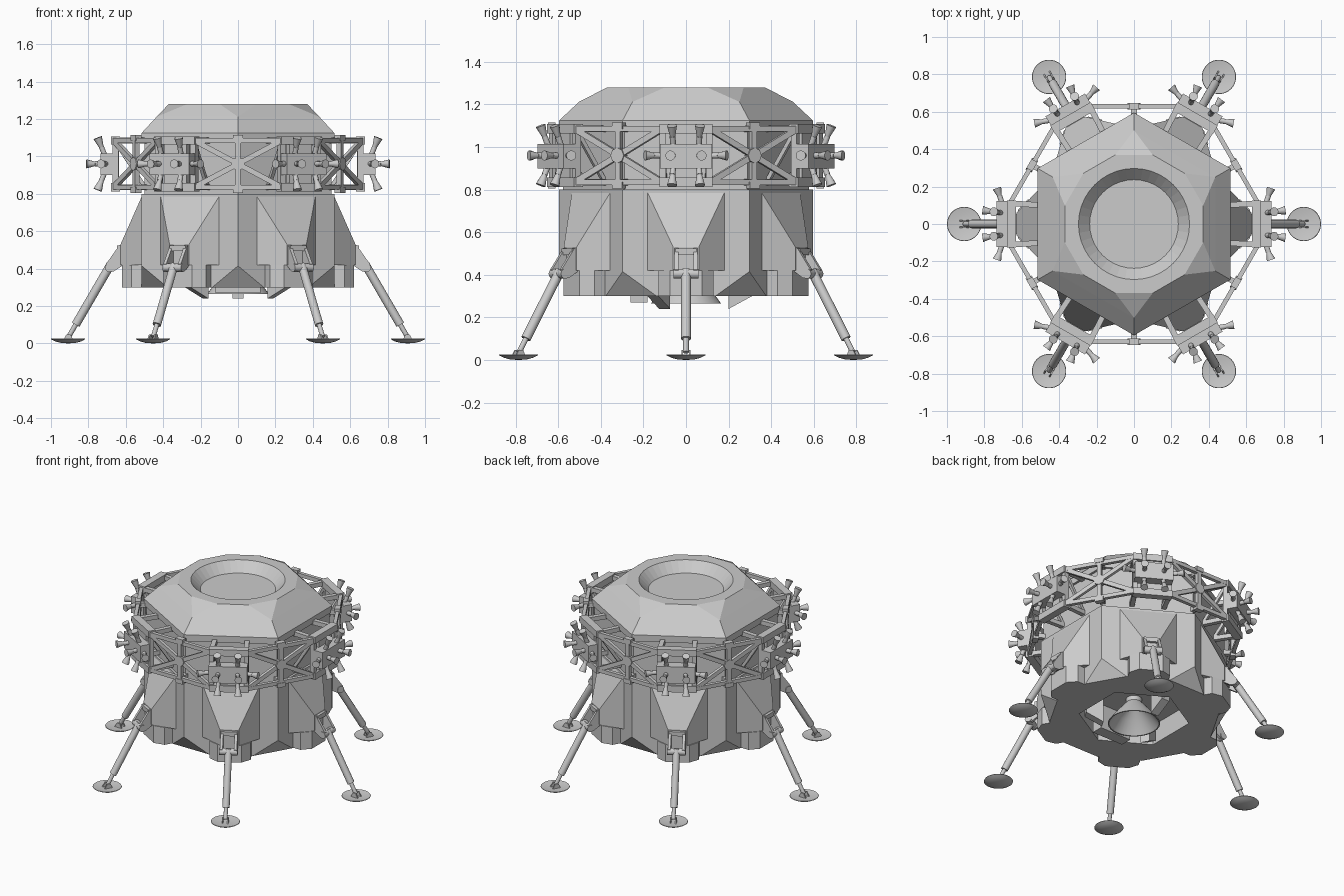
import bpy, bmesh
from math import pi, cos, sin, tan, radians
from mathutils import Vector, Matrix

if "Cube" in bpy.data.objects:
    bpy.data.objects.remove(bpy.data.objects["Cube"])


def finish(bm, name, smooth=False):
    bmesh.ops.recalc_face_normals(bm, faces=bm.faces)
    me = bpy.data.meshes.new(name)
    bm.to_mesh(me)
    bm.free()
    ob = bpy.data.objects.new(name, me)
    bpy.context.collection.objects.link(ob)
    if smooth:
        bpy.ops.object.select_all(action='DESELECT')
        ob.select_set(True)
        bpy.context.view_layer.objects.active = ob
        bpy.ops.object.shade_smooth_by_angle(angle=radians(35))
    return ob


def hull(bm, pts):
    vs = [bm.verts.new(p) for p in pts]
    r = bmesh.ops.convex_hull(bm, input=vs)
    junk = [v for v in r['geom_interior'] if isinstance(v, bmesh.types.BMVert)]
    bmesh.ops.delete(bm, geom=junk, context='VERTS')


def box(bm, x0, x1, y0, y1, z0, z1):
    hull(bm, [(x, y, z) for x in (x0, x1) for y in (y0, y1) for z in (z0, z1)])


def beam(bm, a, b, w=0.024, d=0.024):
    a, b = Vector(a), Vector(b)
    q = (b - a).to_track_quat('Z', 'Y').to_matrix().to_4x4()
    m = Matrix.Translation((a + b) / 2) @ q @ Matrix.Diagonal((w, d, (b - a).length, 1))
    bmesh.ops.create_cube(bm, size=1, matrix=m)


def rod(bm, a, b, r1, r2=None, n=16):
    a, b = Vector(a), Vector(b)
    m = Matrix.Translation((a + b) / 2) @ (b - a).to_track_quat('Z', 'Y').to_matrix().to_4x4()
    bmesh.ops.create_cone(bm, cap_ends=True, segments=n, radius1=r1,
                          radius2=r1 if r2 is None else r2, depth=(b - a).length, matrix=m)


def lathe(bm, prof, centre=(0, 0), n=32):
    vs = [bm.verts.new((centre[0] + r, centre[1], z)) for r, z in prof]
    es = [bm.edges.new(p) for p in zip(vs, vs[1:])]
    bmesh.ops.spin(bm, geom=vs + es, cent=(*centre, 0), axis=(0, 0, 1), angle=2 * pi, steps=n)
    bmesh.ops.remove_doubles(bm, verts=bm.verts, dist=1e-5)


def ring(r, z, n=6, start=30):
    return [(r * cos(radians(start) + 2 * pi * i / n), r * sin(radians(start) + 2 * pi * i / n), z)
            for i in range(n)]


def cut(ob, cutter):
    m = ob.modifiers.new('cut', 'BOOLEAN')
    m.object, m.operation, m.solver = cutter, 'DIFFERENCE', 'EXACT'
    bpy.context.view_layer.objects.active = ob
    bpy.ops.object.modifier_apply(modifier='cut')
    bpy.data.objects.remove(cutter)


def around(ob, n=6):
    name = ob.name
    ob.name = name + "_1"
    for i in range(1, n):
        c = ob.copy()
        c.name = f"{name}_{i + 1}"
        c.rotation_euler.z = 2 * pi * i / n
        bpy.context.collection.objects.link(c)


# lower hull: hexagon with its bottom corners cut off, hollow engine bay
bm = bmesh.new()
hull(bm, ring(0.595, 0.8) + ring(0.595, 0.415) + ring(0.515 / cos(pi / 12), 0.3, 12, 15))
lower = finish(bm, "lower_hull")
bm = bmesh.new()
hull(bm, ring(0.35, 0.2) + ring(0.35, 0.44))
cut(lower, finish(bm, "bay_cutter"))

# middle hull behind the truss
bm = bmesh.new()
hull(bm, ring(0.578, 0.79) + ring(0.578, 1.09))
finish(bm, "middle_hull")

# faceted roof with a round dish sunk into it
bm = bmesh.new()
hull(bm, ring(0.595, 1.08) + ring(0.595, 1.125) + ring(0.502, 1.212)
     + ring(0.37 / cos(pi / 12), 1.28, 12, 15))
roof = finish(bm, "roof")
bm = bmesh.new()
rod(bm, (0, 0, 1.215), (0, 0, 1.345), 0.237, 0.357, 40)
cut(roof, finish(bm, "dish_cutter"))
roof.select_set(True)

# engine bell
bm = bmesh.new()
lathe(bm, [(0, 0.45), (0.05, 0.45), (0.05, 0.41), (0.11, 0.34), (0.165, 0.265), (0.157, 0.265),
           (0.1, 0.34), (0.03, 0.4), (0, 0.4)])
finish(bm, "engine_bell", True)

# fins and cross block under the engine bay
bm = bmesh.new()
hull(bm, [(y, s * 0.03, z) for s in (-1, 1) for y, z in
          ((0.2, 0.24), (0.2, 0.44), (0.31, 0.3), (0.31, 0.44))])
fin = finish(bm, "bay_fin")
bmv = Matrix.Rotation(pi / 2, 4, 'Z')
fin.data.transform(bmv)
around(fin, 3)
bm = bmesh.new()
box(bm, -0.12, 0.12, -0.26, -0.18, 0.27, 0.44)
finish(bm, "bay_block")

# leg housing: tapered wedge with a tab below it
bm = bmesh.new()
hull(bm, [(x, s * y, z) for s in (-1, 1) for x, y, z in
          ((0.5, 0.18, 0.785), (0.515, 0.18, 0.785), (0.628, 0.06, 0.53),
           (0.628, 0.06, 0.42), (0.515, 0.18, 0.42), (0.5, 0.18, 0.42))])
hull(bm, [(x, s * y, z) for s in (-1, 1) for z in (0.3, 0.42)
          for x, y in ((0.5, 0.13), (0.57, 0.13), (0.62, 0.075))])
around(finish(bm, "leg_housing"))

# leg bracket with two cheeks
bm = bmesh.new()
for s in (-1, 1):
    hull(bm, [(x, s * y, z) for y in (0.036, 0.054) for x, z in
              ((0.61, 0.525), (0.635, 0.525), (0.705, 0.425), (0.7, 0.385), (0.665, 0.385), (0.61, 0.42))])
beam(bm, (0.632, -0.05, 0.508), (0.632, 0.05, 0.508), 0.03, 0.03)
around(finish(bm, "leg_bracket"))

# leg: pivot pin, strut, piston
bm = bmesh.new()
rod(bm, (0.688, -0.058, 0.405), (0.688, 0.058, 0.405), 0.023)
rod(bm, (0.682, 0, 0.42), (0.868, 0, 0.1), 0.023)
rod(bm, (0.868, 0, 0.1), (0.905, 0, 0.036), 0.013)
around(finish(bm, "leg_strut", True))

# foot pad and ankle
bm = bmesh.new()
lathe(bm, [(0, 0.0), (0.04, 0.003), (0.07, 0.011), (0.092, 0.023), (0.09, 0.026), (0.05, 0.019), (0, 0.017)],
      (0.908, 0), 28)
around(finish(bm, "foot_pad", True))
bm = bmesh.new()
for s in (-1, 1):
    hull(bm, [(x, s * y, z) for y in (0.013, 0.021) for x, z in
              ((0.88, 0.015), (0.936, 0.015), (0.917, 0.048), (0.895, 0.048))])
around(finish(bm, "ankle"))

# bay frame that carries the thruster block
bm = bmesh.new()
for z in (0.835, 1.085):
    beam(bm, (0.655, -0.125, z), (0.655, 0.125, z), 0.05, 0.045)
    for s in (-1, 1):
        beam(bm, (0.48, s * 0.1, z), (0.66, s * 0.11, z), 0.03, 0.03)
for s in (-1, 1):
    beam(bm, (0.655, s * 0.11, 0.82), (0.655, s * 0.11, 1.1), 0.03, 0.03)
    beam(bm, (0.5, s * 0.1, 0.84), (0.65, s * 0.105, 1.07), 0.02, 0.02)
box(bm, 0.635, 0.67, -0.07, 0.07, 0.82, 1.1)
around(finish(bm, "bay_frame"))

# X truss across each hull corner
bm = bmesh.new()
for z in (0.835, 1.085):
    beam(bm, (0.63, -0.24, z), (0.63, 0.24, z), 0.024, 0.026)
    beam(bm, (0.56, 0, z), (0.64, 0, z), 0.03, 0.03)
    for s in (-1, 1):
        beam(bm, (0.63, 0, 0.96), (0.63, s * 0.235, z), 0.022, 0.028)
beam(bm, (0.63, 0, 0.81), (0.63, 0, 1.11), 0.028, 0.028)
for z in (0.82, 1.1):
    box(bm, 0.612, 0.648, -0.028, 0.028, z - 0.015, z + 0.015)
rod(bm, (0.612, 0, 0.96), (0.648, 0, 0.96), 0.036, n=8)
truss = finish(bm, "corner_truss")
truss.data.transform(Matrix.Rotation(pi / 6, 4, 'Z'))
around(truss)

# thruster block
bm = bmesh.new()
box(bm, 0.655, 0.735, -0.122, 0.122, 0.9, 1.015)
around(finish(bm, "thruster_block"))

# thrusters: up, down, sideways and outward pairs
bm = bmesh.new()
for s in (-1, 1):
    pairs = [((0.71, s * 0.06, 0.96 + k * 0.04), (0.75, s * 0.066, 0.96 + k * 0.14)) for k in (-1, 1)]
    pairs += [((0.705, s * 0.11, 0.96), (0.733, s * 0.192, 0.96)),
              ((0.72, s * 0.06, 0.96), (0.81, s * 0.073, 0.96))]
    for a, b in pairs:
        a, b = Vector(a), Vector(b)
        rod(bm, a, a.lerp(b, 0.5), 0.014, 0.014, 12)
        rod(bm, a.lerp(b, 0.4), b, 0.01, 0.024, 12)
around(finish(bm, "thrusters", True))
